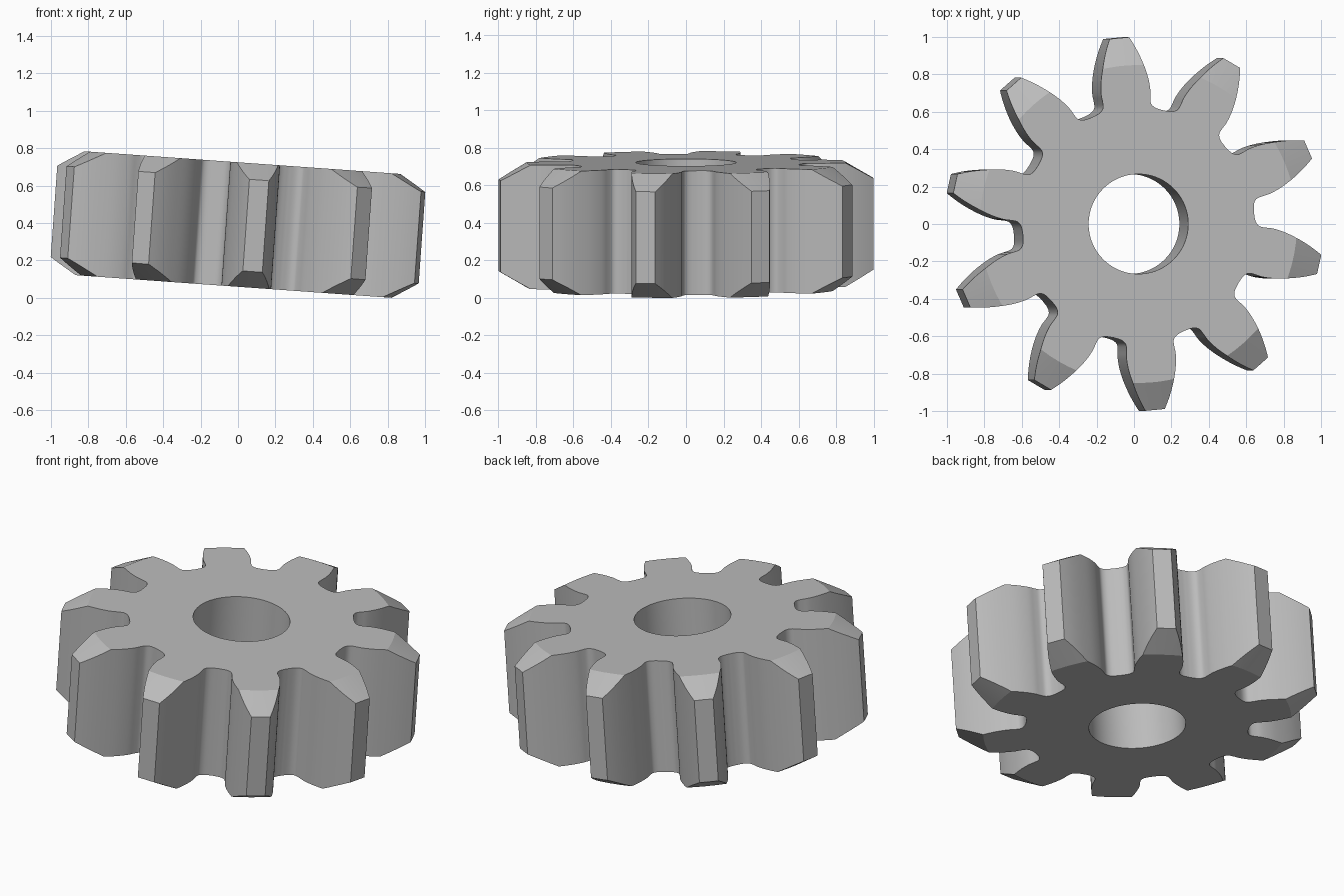
import bpy, bmesh
from math import radians, sin, cos, tau, pi
from mathutils import Vector, Matrix

cube = bpy.data.objects.get("Cube")
if cube:
    bpy.data.objects.remove(cube, do_unlink=True)

TEETH = 10
HALF = 0.332          # half thickness of the gear
BORE = 0.267          # shaft hole radius
TILT = radians(4.1)
START = radians(23.5)  # angle of the first tooth

steel = bpy.data.materials.new("grey_steel")
steel.use_nodes = True
steel.diffuse_color = (0.5, 0.5, 0.5, 1)
steel.node_tree.nodes["Principled BSDF"].inputs["Base Color"].default_value = (0.5, 0.5, 0.5, 1)


def make_object(name, bm):
    bmesh.ops.recalc_face_normals(bm, faces=bm.faces)
    mesh = bpy.data.meshes.new(name)
    bm.to_mesh(mesh)
    bm.free()
    mesh.materials.append(steel)
    obj = bpy.data.objects.new(name, mesh)
    bpy.context.collection.objects.link(obj)
    return obj


def smooth_path(pts, steps=4):
    """Catmull-Rom curve through the points."""
    p = [2 * pts[0] - pts[1]] + pts + [2 * pts[-1] - pts[-2]]
    out = []
    for a, b, c, d in zip(p, p[1:], p[2:], p[3:]):
        for k in range(steps):
            t = k / steps
            out.append(0.5 * (2 * b + (c - a) * t + (2 * a - 5 * b + 4 * c - d) * t * t
                              + (3 * b - a - 3 * c + d) * t ** 3))
    return out + [pts[-1]]


# Tooth flank from tip to middle of the gap: radius, half angle in degrees
flank = [(1.0, 3.0), (0.93, 5.2), (0.85, 7.5), (0.78, 9.4), (0.72, 10.6),
         (0.68, 10.9), (0.65, 11.4), (0.633, 12.9), (0.625, 15), (0.622, 18)]
curve = smooth_path([Vector(p) for p in flank])
tooth = [(r, -a) for r, a in reversed(curve[:-1])] + [(r, a) for r, a in curve]

# Toothed prism, taller than the finished gear
bm = bmesh.new()
ring = []
for i in range(TEETH):
    for r, a in tooth:
        ang = START + i * tau / TEETH + radians(a)
        ring.append(bm.verts.new((r * cos(ang), r * sin(ang), -0.5)))
base = bm.faces.new(ring)
top = bmesh.ops.extrude_face_region(bm, geom=[base])["geom"]
bmesh.ops.translate(bm, vec=(0, 0, 1), verts=[v for v in top if isinstance(v, bmesh.types.BMVert)])
gear = make_object("gear", bm)

# Turned blank with the bore and the conical chamfers
bm = bmesh.new()
rim = HALF - 0.116
profile = [(BORE, -HALF), (0.85, -HALF), (1.05, -rim), (1.05, rim), (0.85, HALF), (BORE, HALF)]
SEG = 96
rings = [[bm.verts.new((r * cos(tau * s / SEG), r * sin(tau * s / SEG), z)) for r, z in profile]
         for s in range(SEG)]
for s in range(SEG):
    a, b = rings[s], rings[(s + 1) % SEG]
    for k in range(len(profile)):
        n = (k + 1) % len(profile)
        bm.faces.new((a[k], b[k], b[n], a[n]))
blank = make_object("turned_blank", bm)
blank.hide_render = True

# Cut the teeth to the blank
mod = gear.modifiers.new("turned_shape", "BOOLEAN")
mod.operation = "INTERSECT"
mod.solver = "EXACT"
mod.object = blank
bpy.ops.object.select_all(action="DESELECT")
gear.select_set(True)
bpy.context.view_layer.objects.active = gear
bpy.ops.object.modifier_apply(modifier=mod.name)
bpy.data.objects.remove(blank, do_unlink=True)

# Merge the flat ends into clean faces
bm = bmesh.new()
bm.from_mesh(gear.data)
bmesh.ops.remove_doubles(bm, verts=bm.verts, dist=0.0005)
bm.to_mesh(gear.data)
bm.free()

# Tilt the gear and rest it on the ground
gear.data.transform(Matrix.Rotation(TILT, 4, "Y"))
low = min(v.co.z for v in gear.data.vertices)
gear.data.transform(Matrix.Translation((0, 0, -low)))
bpy.ops.object.shade_smooth_by_angle(angle=radians(24))
